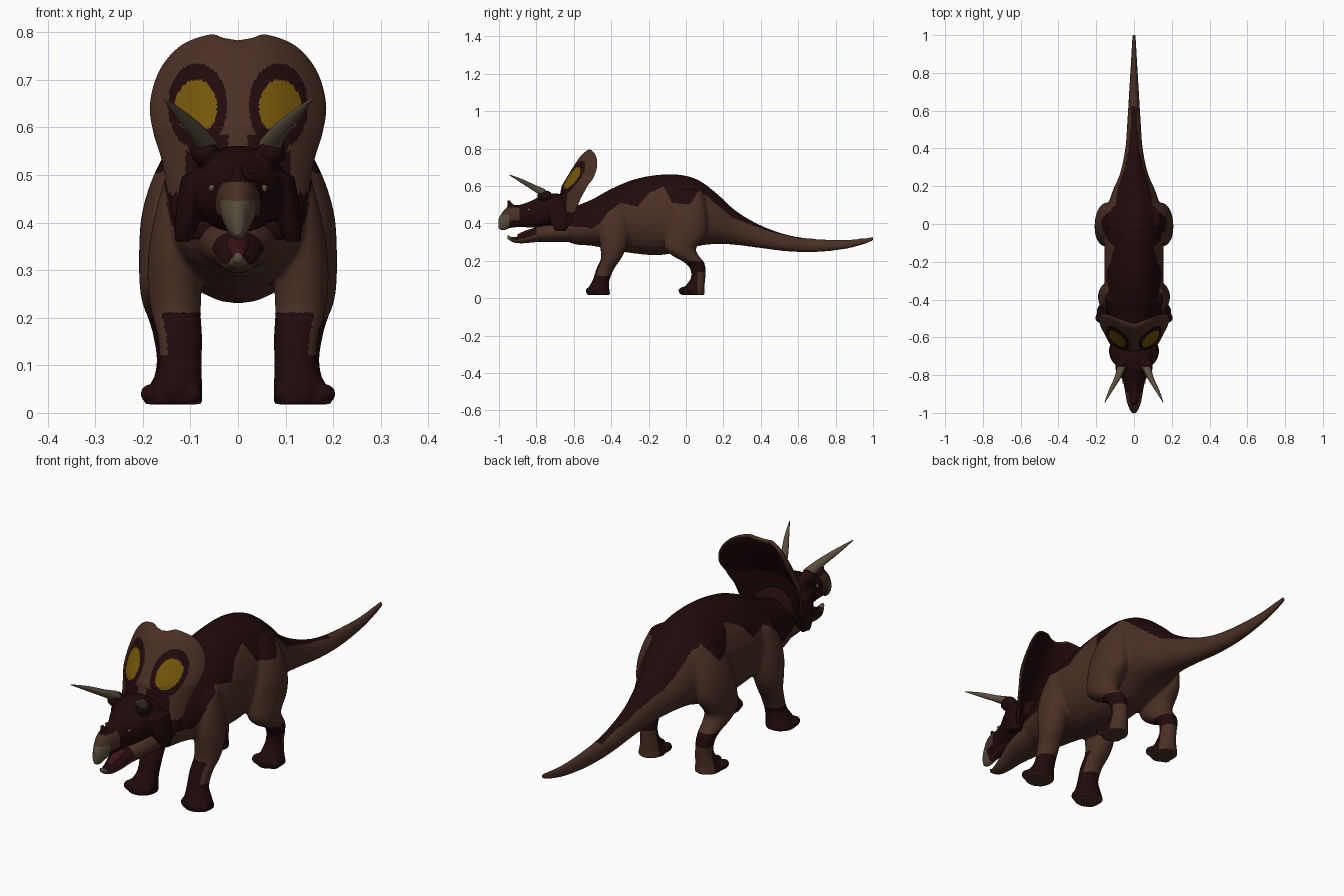
import bpy, bmesh, math
from mathutils import Vector

cube = bpy.data.objects.get("Cube")
if cube:
    bpy.data.objects.remove(cube, do_unlink=True)


def material(name, rgb):
    m = bpy.data.materials.new(name)
    m.use_nodes = True
    m.diffuse_color = (*rgb, 1)
    m.node_tree.nodes["Principled BSDF"].inputs["Base Color"].default_value = (*rgb, 1)
    return m


PALETTE = [material("brown_hide", (0.07, 0.029, 0.019)),
           material("dark_hide", (0.015, 0.003, 0.0035)),
           material("yellow_spot", (0.18, 0.096, 0.003)),
           material("horn", (0.1, 0.077, 0.048)),
           material("mouth_red", (0.045, 0.006, 0.007))]
BROWN, DARK, YELLOW, HORN, RED = range(5)


def finish(name, bm, rule):
    """Turn a bmesh into a smooth object coloured by rule(centre, normal)."""
    bmesh.ops.recalc_face_normals(bm, faces=bm.faces)
    me = bpy.data.meshes.new(name)
    bm.to_mesh(me)
    bm.free()
    ob = bpy.data.objects.new(name, me)
    bpy.context.collection.objects.link(ob)
    paint(ob, rule)
    return ob


def paint(ob, rule):
    ob.data.materials.clear()
    for m in PALETTE:
        ob.data.materials.append(m)
    for p in ob.data.polygons:
        p.material_index = rule(p.center, p.normal)
        p.use_smooth = True


def resample(rows, k=5):
    """Catmull-Rom interpolation between rows."""
    out = []
    for i in range(len(rows) - 1):
        a, b, c, d = (rows[max(0, min(len(rows) - 1, i + j))] for j in (-1, 0, 1, 2))
        for s in range(k):
            t = s / k
            out.append([0.5 * (2 * q + (r - p) * t + (2 * p - 5 * q + 4 * r - u) * t ** 2
                               + (3 * q - p - 3 * r + u) * t ** 3)
                        for p, q, r, u in zip(a, b, c, d)])
    return out + [list(rows[-1])]


def loft(name, rows, axis, rule, n=28, pear=0.0):
    """Elliptic rings (x, y, z, rx, r2); rings face along y or z."""
    bm = bmesh.new()
    rings = []
    for x, y, z, rx, r2 in resample(rows):
        ring = []
        for i in range(n):
            a = 2 * math.pi * i / n
            u = rx * math.cos(a) * (1 - pear * math.sin(a))
            v = r2 * math.sin(a)
            ring.append(bm.verts.new((x + u, y, z + v) if axis == "y" else (x + u, y + v, z)))
        rings.append(ring)
    for a, b in zip(rings, rings[1:]):
        for i in range(n):
            j = (i + 1) % n
            bm.faces.new((a[i], a[j], b[j], b[i]))
    bm.faces.new(rings[0])
    bm.faces.new(rings[-1])
    return finish(name, bm, rule)


def ball(name, centre, radii, rule):
    bm = bmesh.new()
    bmesh.ops.create_icosphere(bm, subdivisions=3, radius=1)
    for v in bm.verts:
        v.co = Vector(c + r * q for c, r, q in zip(centre, radii, v.co))
    return finish(name, bm, rule)


def fuse(name, parts, voxel, smoothing, rule):
    """Blend overlapping solids into one skin."""
    bpy.ops.object.select_all(action="DESELECT")
    for p in parts:
        p.select_set(True)
    ob = parts[0]
    bpy.context.view_layer.objects.active = ob
    bpy.ops.object.join()
    ob.name = name
    rm = ob.modifiers.new("blend", "REMESH")
    rm.mode, rm.voxel_size = "VOXEL", voxel
    sm = ob.modifiers.new("soften", "SMOOTH")
    sm.factor, sm.iterations = 0.5, smoothing
    for m in ("blend", "soften"):
        bpy.ops.object.modifier_apply(modifier=m)
    paint(ob, rule)


def side_rows(rows):
    """(y, bottom, top, half width) to ring rows."""
    return [(0, y, (b + t) / 2, w, (t - b) / 2) for y, b, t, w in rows]


def plain(colour):
    return lambda c, n: colour


# Lower edge of the dark saddle along the back
SADDLE = [(-0.8, 0.4), (-0.5, 0.375), (-0.46, 0.4), (-0.42, 0.46), (-0.35, 0.51), (-0.26, 0.49),
          (-0.2, 0.56), (-0.12, 0.6), (-0.075, 0.51), (0.02, 0.5), (0.07, 0.58),
          (0.13, 0.53), (0.25, 0.43), (0.45, 0.355), (0.62, 0.315)]


def hide_rule(c, n):
    x, y, z = abs(c.x), c.y, c.z
    outward = n.x * math.copysign(1, c.x)
    if z < 0.22:
        if z < 0.032 and n.z < -0.7:
            return BROWN
        if y < -0.2:
            return DARK if z < (0.21 if outward < 0.6 and n.y < 0.3 else 0.12) else BROWN
        return DARK if y < 0.2 and z < 0.2 and (y < 0.06 or z > 0.14) else BROWN
    for (y0, z0), (y1, z1) in zip(SADDLE, SADDLE[1:]):
        if y0 <= y < y1:
            return DARK if z > z0 + (z1 - z0) * (y - y0) / (y1 - y0) else BROWN
    return BROWN


# Trunk and tail
skin = [loft("body", side_rows([
    (-0.68, 0.33, 0.47, 0.07), (-0.6, 0.29, 0.49, 0.1), (-0.5, 0.28, 0.53, 0.13),
    (-0.4, 0.26, 0.585, 0.15), (-0.28, 0.24, 0.635, 0.157), (-0.15, 0.23, 0.66, 0.157),
    (-0.03, 0.25, 0.66, 0.155), (0.07, 0.28, 0.63, 0.145), (0.17, 0.29, 0.555, 0.115),
    (0.27, 0.285, 0.465, 0.073), (0.4, 0.268, 0.39, 0.046), (0.55, 0.25, 0.337, 0.035),
    (0.7, 0.247, 0.317, 0.026), (0.85, 0.263, 0.313, 0.017), (0.95, 0.288, 0.322, 0.012),
    (1.002, 0.308, 0.328, 0.009)]), "y", plain(BROWN), pear=0.1)]

# Legs with toes
HIND = [(0.095, 0.03, 0.58, 0.04, 0.06), (0.12, 0.015, 0.5, 0.057, 0.09),
        (0.138, 0.005, 0.42, 0.064, 0.108), (0.145, -0.005, 0.34, 0.063, 0.112),
        (0.15, -0.03, 0.27, 0.057, 0.086), (0.15, -0.005, 0.23, 0.051, 0.072),
        (0.145, 0.04, 0.195, 0.043, 0.055), (0.14, 0.063, 0.16, 0.038, 0.042),
        (0.135, 0.065, 0.11, 0.036, 0.039), (0.135, 0.05, 0.07, 0.043, 0.05),
        (0.137, 0.038, 0.045, 0.05, 0.06), (0.138, 0.035, 0.018, 0.056, 0.066)]
FORE = [(0.11, -0.37, 0.5, 0.042, 0.05), (0.124, -0.38, 0.42, 0.05, 0.075),
        (0.132, -0.385, 0.34, 0.056, 0.08), (0.133, -0.388, 0.27, 0.057, 0.07),
        (0.13, -0.402, 0.21, 0.052, 0.054), (0.122, -0.43, 0.16, 0.047, 0.048),
        (0.121, -0.453, 0.1, 0.045, 0.045), (0.13, -0.465, 0.06, 0.055, 0.054),
        (0.137, -0.468, 0.018, 0.063, 0.064)]
for s in (1, -1):
    for rows, front in ((HIND, -0.015), (FORE, -0.512)):
        skin.append(loft("leg", [(s * r[0], *r[1:]) for r in rows], "z", plain(BROWN)))
        for dx, dy in ((-0.043, 0.015), (0, 0), (0.046, 0.015)):
            skin.append(ball("toe", (s * (0.138 + dx), front + dy, 0.04),
                             (0.022, 0.026, 0.021), plain(DARK)))
fuse("body_and_legs", skin, 0.0065, 8, hide_rule)


def skull_rule(c, n):
    if -0.95 < c.y < -0.72 and c.z < 0.4 and n.z < -0.7 and abs(c.x) < 0.04:
        return RED
    if c.y < -0.945 and c.z < 0.445:
        return HORN
    if c.y < -0.945:
        return BROWN if c.z < 0.485 else DARK
    return BROWN if c.y < -0.89 and 0.415 < c.z < 0.485 else DARK


# Skull with cheeks, brows and nose bump
head = [loft("skull", side_rows([
    (-0.6, 0.4, 0.5, 0.085), (-0.65, 0.385, 0.545, 0.105), (-0.7, 0.38, 0.562, 0.106),
    (-0.77, 0.378, 0.55, 0.088), (-0.83, 0.378, 0.52, 0.06), (-0.89, 0.38, 0.5, 0.047),
    (-0.94, 0.375, 0.498, 0.038), (-0.975, 0.362, 0.47, 0.026), (-1.002, 0.37, 0.43, 0.011)]),
    "y", plain(DARK)),
    loft("nose_horn", [(0, -0.925, 0.47, 0.022, 0.025), (0, -0.937, 0.495, 0.015, 0.018),
                       (0, -0.95, 0.525, 0.006, 0.007)], "z", plain(DARK))]
for s in (1, -1):
    head.append(loft("cheek", [(s * 0.083, -0.68, 0.5, 0.035, 0.07),
                               (s * 0.1, -0.675, 0.43, 0.03, 0.06),
                               (s * 0.116, -0.67, 0.36, 0.017, 0.03)], "z", plain(DARK)))
    head.append(ball("brow", (s * 0.07, -0.755, 0.548), (0.03, 0.04, 0.03), plain(DARK)))
fuse("head", head, 0.006, 4, skull_rule)

# Lower jaw and tongue
loft("lower_jaw", side_rows([
    (-0.6, 0.3, 0.42, 0.09), (-0.72, 0.3, 0.405, 0.074), (-0.8, 0.3, 0.383, 0.055),
    (-0.87, 0.294, 0.342, 0.038), (-0.92, 0.298, 0.326, 0.025), (-0.955, 0.318, 0.338, 0.008)]),
    "y", lambda c, n: HORN if c.y < -0.935 else DARK if n.z > 0.1 and c.y < -0.8 else BROWN)
loft("tongue", side_rows([(-0.76, 0.34, 0.385, 0.03), (-0.84, 0.335, 0.368, 0.024),
                          (-0.9, 0.318, 0.343, 0.012)]), "y", plain(RED))

# Brow horns and eyes
for s, side in ((1, "left"), (-1, "right")):
    loft(side + "_brow_horn", [(s * 0.066, -0.755, 0.558, 0.024, 0.026),
                               (s * 0.085, -0.81, 0.589, 0.018, 0.018),
                               (s * 0.12, -0.875, 0.625, 0.012, 0.012),
                               (s * 0.155, -0.945, 0.66, 0.002, 0.002)], "y", plain(HORN))
    ball(side + "_eye", (s * 0.055, -0.838, 0.472), (0.007, 0.008, 0.008), plain(HORN))

# Neck frill: a swept-back shield with a rounded rim
HALF = [(0, 0.783), (0.03, 0.788), (0.06, 0.795), (0.12, 0.772), (0.165, 0.72), (0.185, 0.65),
        (0.178, 0.59), (0.16, 0.53), (0.147, 0.46), (0.12, 0.375), (0.06, 0.365), (0, 0.365)]


def inside(c, x, z, rx, rz):
    return ((abs(c.x) - x) / rx) ** 2 + ((c.z - z) / rz) ** 2 < 1


def frill_rule(c, n):
    if n.y > 0.15:
        rim = any(math.hypot(abs(c.x) - x, c.z - z) < 0.008 for x, z in edge[:50])
        return BROWN if rim else DARK
    if inside(c, 0.088, 0.643, 0.044, 0.058):
        return YELLOW
    if inside(c, 0.085, 0.645, 0.062, 0.09) or c.z < 0.46:
        return DARK
    return DARK if 0.02 < abs(c.x) < 0.105 and c.z < 0.585 or c.z < 0.55 and abs(c.x) < 0.11 else BROWN


edge = resample(HALF, 8)
outline = edge + [(-x, z) for x, z in edge[-2:0:-1]]
STEPS = 56
bm = bmesh.new()
for face_side in (-1, 1):
    grid = []
    for k in range(STEPS + 1):
        t = 1.0 if k == STEPS else 0.02 + 0.98 * math.sin(math.pi / 2 * k / STEPS)
        ring = []
        for ox, oz in outline:
            x, z = ox * t, 0.6 + (oz - 0.6) * t
            lean = 0.6 if z > 0.6 else 0.2
            y = -0.642 + lean * (z - 0.6) + 3.4 * x * x
            ring.append(bm.verts.new((x, y + face_side * 0.023 * math.sqrt(1 - t ** 6), z)))
        grid.append(ring)
    for a, b in zip(grid, grid[1:]):
        for i in range(len(a)):
            j = (i + 1) % len(a)
            bm.faces.new((a[i], a[j], b[j], b[i]))
    bm.faces.new(grid[0])
bmesh.ops.remove_doubles(bm, verts=bm.verts, dist=0.00002)
finish("neck_frill", bm, frill_rule)
